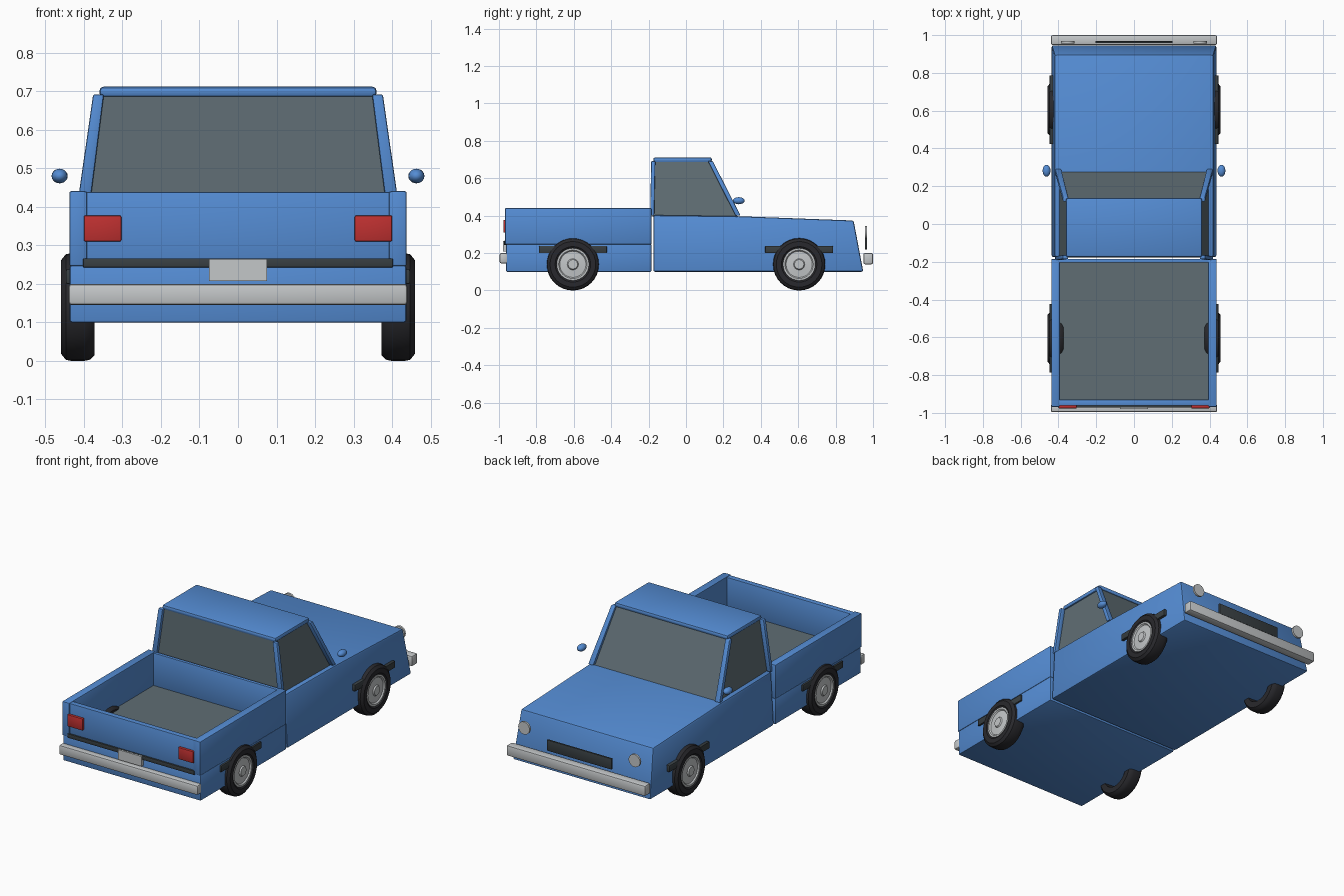
import bpy, bmesh, math
from mathutils import Matrix

if "Cube" in bpy.data.objects:
    bpy.data.objects.remove(bpy.data.objects["Cube"])


def material(name, rgb):
    m = bpy.data.materials.new(name)
    m.diffuse_color = (*rgb, 1)
    m.use_nodes = True
    m.node_tree.nodes["Principled BSDF"].inputs["Base Color"].default_value = m.diffuse_color
    return m


BLUE = material("blue paint", (0.09, 0.265, 0.66))
GLASS = material("grey glass", (0.115, 0.155, 0.175))
TRIM = material("dark trim", (0.04, 0.05, 0.055))
TYRE = material("black rubber", (0.022, 0.022, 0.026))
METAL = material("light metal", (0.55, 0.57, 0.58))
RED = material("red lamp", (0.52, 0.03, 0.03))


def finish(bm, name, mat, bevel=0.0, segments=2, smooth=True):
    bmesh.ops.recalc_face_normals(bm, faces=bm.faces)
    if bevel:
        bmesh.ops.bevel(bm, geom=bm.edges[:], offset=bevel, segments=segments,
                        affect='EDGES', profile=0.5, clamp_overlap=True)
    me = bpy.data.meshes.new(name)
    bm.to_mesh(me)
    bm.free()
    me.materials.append(mat)
    ob = bpy.data.objects.new(name, me)
    bpy.context.collection.objects.link(ob)
    if smooth:
        bpy.ops.object.select_all(action='DESELECT')
        ob.select_set(True)
        bpy.context.view_layer.objects.active = ob
        bpy.ops.object.shade_smooth_by_angle(angle=math.radians(35))
    return ob


def loft(name, mat, low, high, bevel=0.0):
    """Solid between two rings with the same number of points."""
    bm = bmesh.new()
    a = [bm.verts.new(p) for p in low]
    b = [bm.verts.new(p) for p in high]
    n = len(a)
    bm.faces.new(a)
    bm.faces.new(b)
    for i in range(n):
        bm.faces.new((a[i], a[(i + 1) % n], b[(i + 1) % n], b[i]))
    return finish(bm, name, mat, bevel)


def rect(x0, x1, y0, y1, z):
    return [(x0, y0, z), (x1, y0, z), (x1, y1, z), (x0, y1, z)]


def box(name, mat, x, y, z, bevel=0.0):
    return loft(name, mat, rect(*x, *y, z[0]), rect(*x, *y, z[1]), bevel)


def lathe(name, mat, profile, side, y, z, steps=32):
    """Revolve (x, radius) points around an axle along x."""
    bm = bmesh.new()
    rings = []
    for x, r in profile:
        if r == 0:
            rings.append([bm.verts.new((side * x, y, z))] * steps)
        else:
            rings.append([bm.verts.new((side * x, y + r * math.cos(t), z + r * math.sin(t)))
                          for t in (2 * math.pi * i / steps for i in range(steps))])
    for a, b in zip(rings, rings[1:] + rings[:1]):
        for i in range(steps):
            j = (i + 1) % steps
            vs = list(dict.fromkeys((a[i], a[j], b[j], b[i])))
            if len(vs) > 2:
                bm.faces.new(vs)
    return finish(bm, name, mat)


# Front body with sloping hood and nose, narrower at the top
side_profile = [(-0.175, 0.10, 0.437), (0.948, 0.10, 0.437), (0.896, 0.374, 0.42),
                (0.28, 0.397, 0.42), (-0.175, 0.403, 0.42)]
loft("front_body", BLUE, [(-w, y, z) for y, z, w in side_profile],
     [(w, y, z) for y, z, w in side_profile], 0.01)

# Cargo bed
box("bed_base", BLUE, (-0.437, 0.437), (-0.962, -0.185), (0.10, 0.248), 0.006)
box("bed_floor", GLASS, (-0.395, 0.395), (-0.935, -0.2), (0.246, 0.252))
box("tailgate", BLUE, (-0.396, 0.396), (-0.962, -0.93), (0.246, 0.438), 0.003)
box("bed_front_wall", BLUE, (-0.396, 0.396), (-0.205, -0.185), (0.246, 0.438), 0.003)
for s, tag in ((-1, "left"), (1, "right")):
    xs = sorted((s * 0.392, s * 0.438))
    box("bed_wall_" + tag, BLUE, xs, (-0.968, -0.185), (0.246, 0.441), 0.006)

# Cab: glass block, roof and four leaning pillars
loft("cab_glass", GLASS, rect(-0.395, 0.395, -0.178, 0.275, 0.395),
     rect(-0.35, 0.35, -0.168, 0.128, 0.695))
box("roof", BLUE, (-0.36, 0.36), (-0.175, 0.138), (0.685, 0.712), 0.011)
for s, tag in ((-1, "left"), (1, "right")):
    def pillar(name, yb, yt):
        loft(name + tag, BLUE, rect(s * 0.385, s * 0.418, *yb, 0.40),
             rect(s * 0.348, s * 0.376, *yt, 0.692), 0.005)
    pillar("front_pillar_", (0.265, 0.292), (0.117, 0.143))
    pillar("rear_pillar_", (-0.192, -0.17), (-0.186, -0.164))

    # Door mirror
    bm = bmesh.new()
    bmesh.ops.create_uvsphere(bm, u_segments=16, v_segments=10, radius=1,
                              matrix=Matrix.Translation((s * 0.463, 0.282, 0.48))
                              @ Matrix.Diagonal((0.021, 0.032, 0.019, 1)))
    finish(bm, "mirror_" + tag, BLUE)

    # Rear lamp
    xs = sorted((s * 0.303, s * 0.40))
    box("rear_lamp_" + tag, RED, xs, (-0.976, -0.955), (0.31, 0.378), 0.004)

    # Round headlight
    bm = bmesh.new()
    bmesh.ops.create_cone(bm, cap_ends=True, segments=24, radius1=0.036, radius2=0.036,
                          depth=0.012, matrix=Matrix.Translation((s * 0.35, 0.962, 0.31))
                          @ Matrix.Rotation(math.pi / 2, 4, 'X'))
    finish(bm, "headlight_" + tag, METAL)

    # Wheels with open-backed tyres, hubcaps and trim bars
    for y, end in ((-0.605, "rear_"), (0.605, "front_")):
        lathe("tyre_" + end + tag, TYRE,
              [(0.372, 0.092), (0.372, 0.125), (0.385, 0.137), (0.40, 0.14), (0.432, 0.14),
               (0.447, 0.137), (0.459, 0.122), (0.459, 0.095), (0.452, 0.086)], s, y, 0.14)
        lathe("hubcap_" + end + tag, METAL,
              [(0.43, 0), (0.43, 0.088), (0.455, 0.086), (0.455, 0.076), (0.448, 0.07),
               (0.452, 0.03), (0.459, 0.025), (0.459, 0)], s, y, 0.14)
        xs = sorted((s * 0.42, s * 0.447))
        box("wheel_trim_" + end + tag, TRIM, xs, (y - 0.182, y + 0.182), (0.20, 0.238), 0.004)

# Bumpers, grille, rear strip and blank plate
box("rear_bumper", METAL, (-0.44, 0.44), (-0.996, -0.955), (0.145, 0.20), 0.009)
box("front_bumper", METAL, (-0.44, 0.44), (0.948, 1.0), (0.14, 0.20), 0.009)
box("grille", TRIM, (-0.205, 0.205), (0.957, 0.968), (0.22, 0.282), 0.002)
box("rear_strip", TRIM, (-0.402, 0.402), (-0.972, -0.958), (0.243, 0.266), 0.002)
box("rear_plate", METAL, (-0.075, 0.075), (-0.979, -0.960), (0.208, 0.265))
